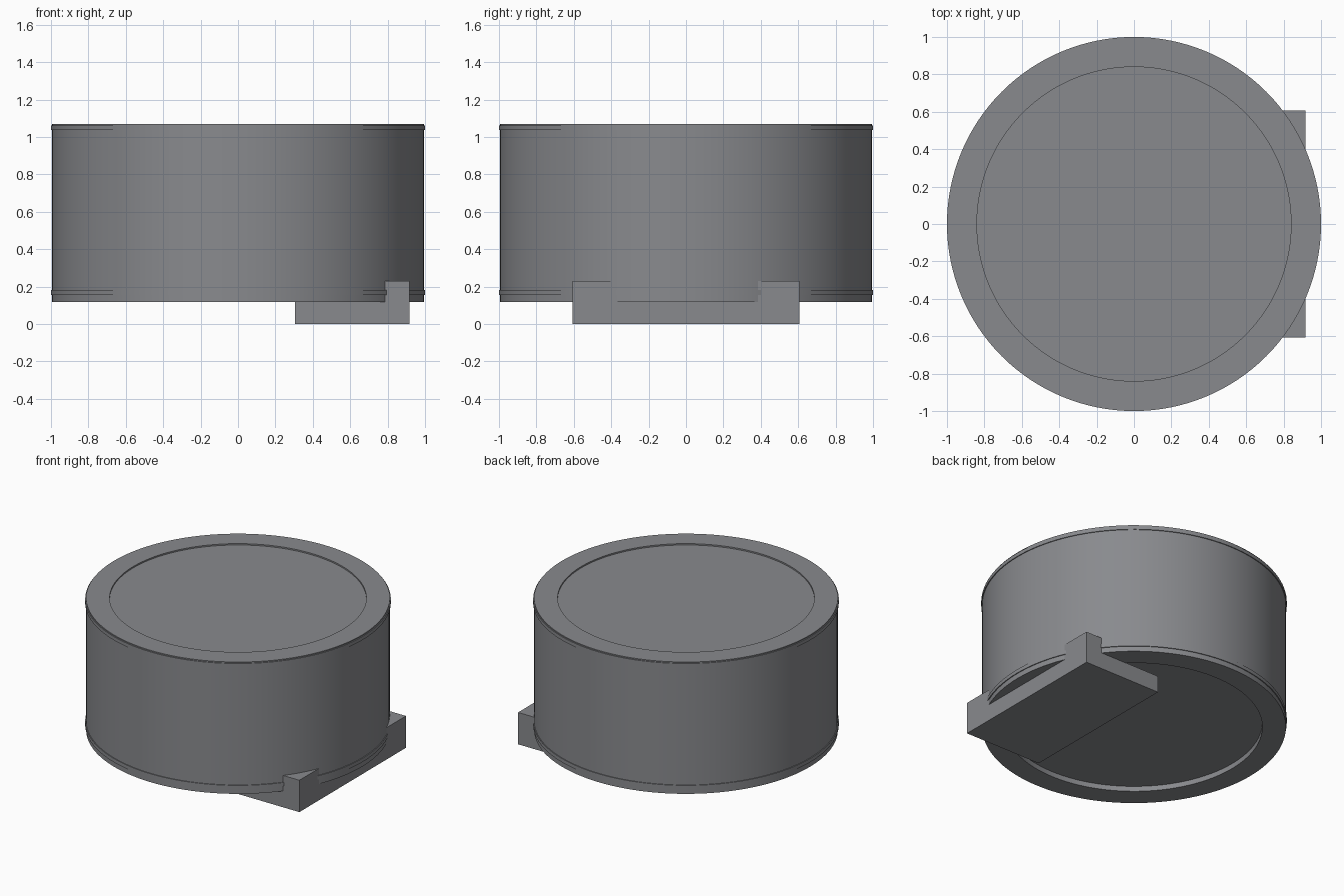
import bpy, bmesh, math

if "Cube" in bpy.data.objects:
    bpy.data.objects.remove(bpy.data.objects["Cube"])

SEGS = 128
WALL = 0.994   # drum wall radius, just inside the bands

grey = bpy.data.materials.new("dark_grey")
grey.diffuse_color = (0.25, 0.255, 0.27, 1)
grey.use_nodes = True
grey.node_tree.nodes["Principled BSDF"].inputs["Base Color"].default_value = grey.diffuse_color


def lathe(name, profile):
    """Revolve an (r, z) profile around the z axis; r = 0 makes a centre point."""
    bm = bmesh.new()
    rings = []
    for r, z in profile:
        if r == 0:
            rings.append([bm.verts.new((0, 0, z))] * SEGS)
        else:
            rings.append([bm.verts.new((r * math.cos(2 * math.pi * i / SEGS),
                                        r * math.sin(2 * math.pi * i / SEGS), z))
                          for i in range(SEGS)])
    for a, b in zip(rings, rings[1:]):
        for i in range(SEGS):
            j = (i + 1) % SEGS
            bm.faces.new(list(dict.fromkeys((a[i], a[j], b[j], b[i]))))
    bmesh.ops.recalc_face_normals(bm, faces=bm.faces)
    mesh = bpy.data.meshes.new(name)
    bm.to_mesh(mesh)
    bm.free()
    mesh.materials.append(grey)
    obj = bpy.data.objects.new(name, mesh)
    bpy.context.collection.objects.link(obj)
    bpy.ops.object.select_all(action='DESELECT')
    obj.select_set(True)
    bpy.context.view_layer.objects.active = obj
    bpy.ops.object.shade_smooth_by_angle(angle=math.radians(30))
    return obj


# Drum body: raised bands near both ends, recessed top and bottom discs
lathe("drum_body", [
    (0, 0.155), (0.84, 0.155), (0.84, 0.118), (WALL, 0.118),
    (WALL, 0.155), (1.0, 0.155), (1.0, 0.182), (WALL, 0.182),
    (WALL, 1.036), (1.0, 1.036), (1.0, 1.062), (WALL, 1.062),
    (WALL, 1.07), (0.84, 1.07), (0.84, 1.06), (0, 1.06)])

# Chock block under one side; its corners stick out past the drum wall
x0, x1, half_y, top = 0.305, 0.916, 0.608, 0.23
bpy.ops.mesh.primitive_cube_add(size=1, location=((x0 + x1) / 2, 0, top / 2))
block = bpy.context.object
block.name = "chock_block"
block.scale = (x1 - x0, 2 * half_y, top)
bpy.ops.object.transform_apply(location=False, rotation=False, scale=True)
block.data.materials.append(grey)

# Seat the block against the drum: cut away the part inside the drum
bpy.ops.mesh.primitive_cylinder_add(vertices=SEGS, radius=WALL - 0.002, depth=1.0,
                                    location=(0, 0, 0.62))
cutter = bpy.context.object
cutter.name = "drum_seat_cutter"
cutter.data.materials.append(grey)
cutter.hide_render = True
cutter.hide_set(True)
cut = block.modifiers.new("drum_seat", 'BOOLEAN')
cut.operation = 'DIFFERENCE'
cut.object = cutter
cut.solver = 'EXACT'
